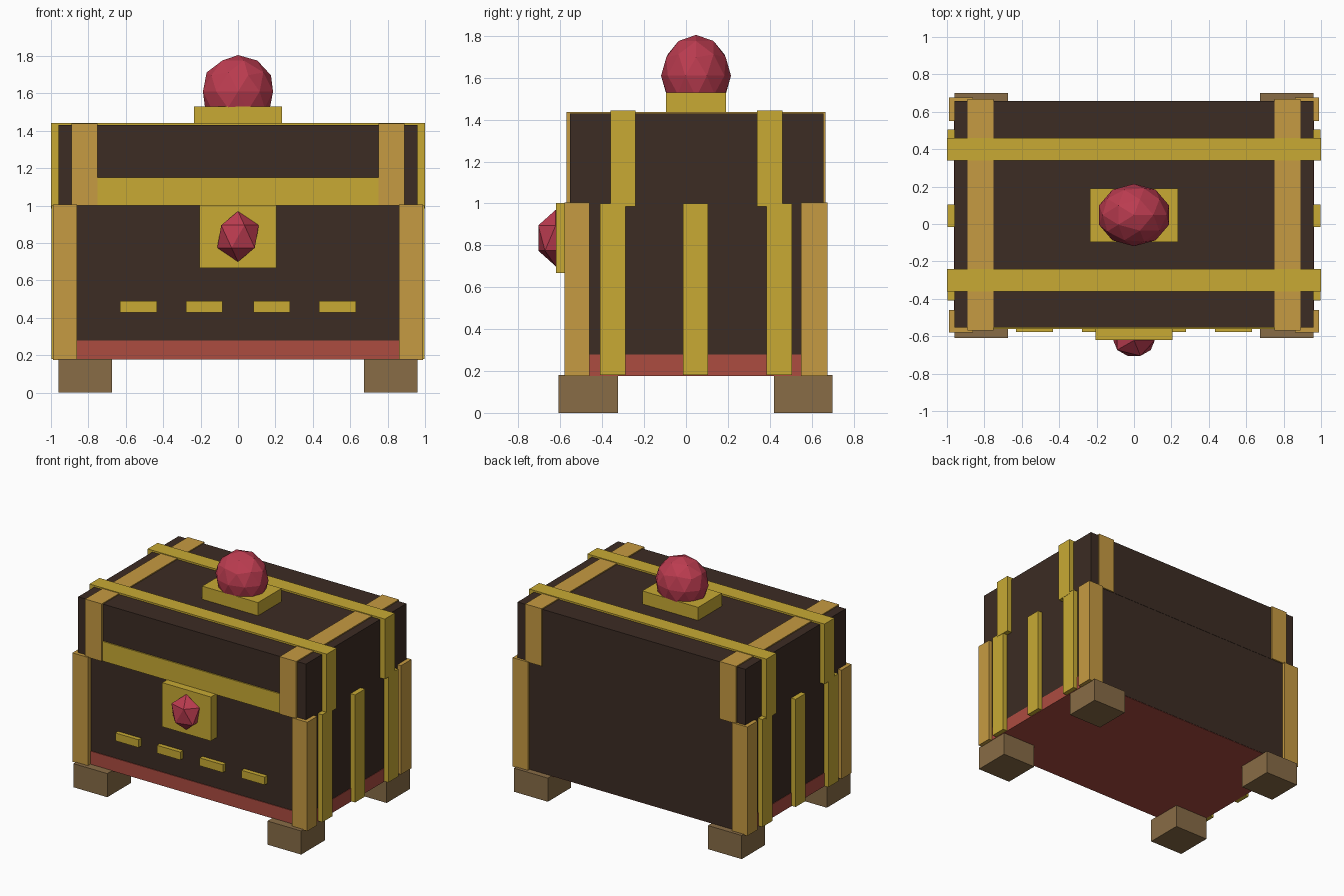
import bpy

cube = bpy.data.objects.get("Cube")
if cube:
    bpy.data.objects.remove(cube, do_unlink=True)


def material(name, rgb):
    m = bpy.data.materials.new(name)
    m.use_nodes = True
    m.diffuse_color = (*rgb, 1)
    m.node_tree.nodes["Principled BSDF"].inputs["Base Color"].default_value = (*rgb, 1)
    return m


dark_wood = material("dark wood", (0.045, 0.025, 0.017))
gold = material("gold", (0.578, 0.402, 0.034))
orange_wood = material("orange wood", (0.565, 0.328, 0.054))
brown_wood = material("brown wood", (0.246, 0.150, 0.061))
red_paint = material("red paint", (0.413, 0.072, 0.051))
ruby = material("ruby", (0.50, 0.045, 0.08))


def box(name, x, y, z, mat):
    """Box from its (low, high) range on each axis."""
    spans = (x, y, z)
    bpy.ops.mesh.primitive_cube_add(size=1, location=[(a + b) / 2 for a, b in spans])
    ob = bpy.context.object
    ob.name = name
    ob.scale = [b - a for a, b in spans]
    ob.data.materials.append(mat)
    return ob


def pair(name, x, y, z, mat):
    """The same box on the left (+x) and right (-x) sides."""
    box("left_" + name, x, y, z, mat)
    box("right_" + name, (-x[1], -x[0]), y, z, mat)


def gem(name, location, radii, subdivisions):
    bpy.ops.mesh.primitive_ico_sphere_add(subdivisions=subdivisions, radius=1, location=location)
    ob = bpy.context.object
    ob.name = name
    ob.scale = radii
    ob.data.materials.append(ruby)


# Chest body, base and lid
box("body", (-0.96, 0.96), (-0.545, 0.655), (0.18, 1.0), dark_wood)
box("base", (-0.963, 0.963), (-0.55, 0.653), (0.177, 0.28), red_paint)
box("lid", (-0.96, 0.96), (-0.553, 0.657), (1.0, 1.43), dark_wood)
box("lid_front_band", (-0.85, 0.85), (-0.562, -0.5), (1.0, 1.15), gold)

# Feet and corner posts
for end, foot_y, post_y in (("front", (-0.61, -0.325), (-0.58, -0.46)),
                            ("back", (0.42, 0.70), (0.55, 0.675))):
    pair(end + "_foot", (0.675, 0.96), foot_y, (0, 0.18), brown_wood)
    pair(end + "_post", (0.86, 0.99), post_y, (0.175, 1.005), orange_wood)

# Wide lid straps running front to back
pair("lid_strap", (0.75, 0.89), (-0.57, 0.667), (1.0, 1.438), orange_wood)

# Gold lid straps running side to side
for end, y in (("front", -0.30), ("back", 0.40)):
    box(end + "_lid_band", (-1.0, 1.0), (y - 0.06, y + 0.06), (0.985, 1.443), gold)

# Upright gold straps on the body sides
for part, y in (("front", -0.35), ("middle", 0.045), ("back", 0.445)):
    pair(part + "_side_strap", (0.94, 0.998), (y - 0.06, y + 0.06), (0.18, 1.0), gold)

# Gold studs across the front
for part, x in (("inner", 0.18), ("outer", 0.532)):
    pair(part + "_stud", (x - 0.098, x + 0.098), (-0.578, -0.5), (0.43, 0.49), gold)

# Lock plate with its gem
box("lock_plate", (-0.205, 0.205), (-0.62, -0.5), (0.667, 1.003), gold)
gem("lock_gem", (0, -0.622, 0.835), (0.124, 0.098, 0.135), 1)

# Top plate with its large gem
box("top_plate", (-0.235, 0.235), (-0.095, 0.19), (1.42, 1.53), gold)
gem("top_gem", (0, 0.048, 1.61), (0.197, 0.167, 0.195), 2)
